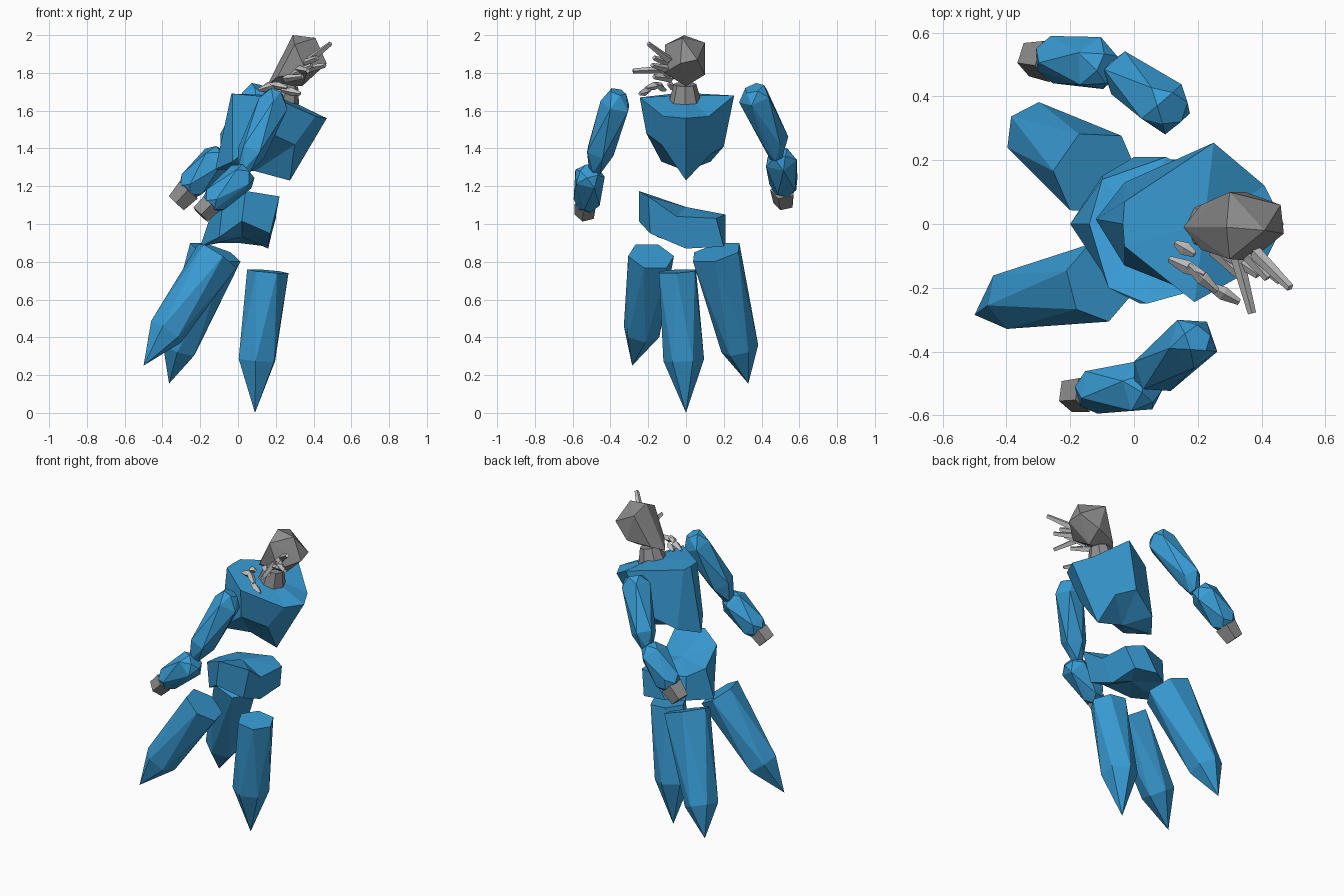
import bpy, bmesh, math
from mathutils import Vector

if "Cube" in bpy.data.objects:
    bpy.data.objects.remove(bpy.data.objects["Cube"])


def material(name, rgb):
    m = bpy.data.materials.new(name)
    m.diffuse_color = (*rgb, 1)
    m.use_nodes = True
    m.node_tree.nodes["Principled BSDF"].inputs["Base Color"].default_value = m.diffuse_color
    return m


BLUE = material("crystal_blue", (0.04, 0.33, 0.66))
GREY = material("stone_grey", (0.27, 0.27, 0.27))
PALE = material("pale_stone", (0.55, 0.55, 0.55))


def finish(name, bm, mat):
    bmesh.ops.recalc_face_normals(bm, faces=bm.faces[:])
    me = bpy.data.meshes.new(name)
    bm.to_mesh(me)
    bm.free()
    me.materials.append(mat)
    ob = bpy.data.objects.new(name, me)
    bpy.context.collection.objects.link(ob)
    return ob


def hull(name, points, mat):
    """Faceted chunk: convex hull of a few corner points."""
    bm = bmesh.new()
    for p in points:
        bm.verts.new(p)
    bmesh.ops.convex_hull(bm, input=bm.verts[:])
    loose = [v for v in bm.verts if not v.link_faces]
    bmesh.ops.delete(bm, geom=loose, context='VERTS')
    return finish(name, bm, mat)


def slab(name, top, bottom, top_mid, bottom_mid, mat):
    """Block between two rings of corners; each ring is fanned to a mid point."""
    bm = bmesh.new()
    t, b = ([bm.verts.new(p) for p in ring] for ring in (top, bottom))
    tm, bmid = bm.verts.new(top_mid), bm.verts.new(bottom_mid)
    for i in range(len(t)):
        j = (i + 1) % len(t)
        bm.faces.new((t[i], b[i], b[j], t[j]))
        bm.faces.new((t[i], t[j], tm))
        bm.faces.new((b[j], b[i], bmid))
    return finish(name, bm, mat)


def crystal(name, stations, mat, sides=6, twist=0.5):
    """Faceted shard through (x, y, z, radius) stations; radius 0 is a tip."""
    a, b = Vector(stations[0][:3]), Vector(stations[-1][:3])
    rot = (b - a).to_track_quat('Z', 'Y')
    pts = []
    for i, (x, y, z, r) in enumerate(stations):
        c = Vector((x, y, z))
        if r == 0:
            pts.append(c)
            continue
        for k in range(sides):
            t = 2 * math.pi * (k + twist * i) / sides
            pts.append(c + rot @ Vector((math.cos(t) * r, math.sin(t) * r, 0)))
    return hull(name, pts, mat)


# Torso: leaning block with a notched, keel-like underside
slab("torso",
     [(-.03, -.07, 1.69), (.19, -.245, 1.67), (.41, -.12, 1.57), (.47, 0, 1.56),
      (.41, .12, 1.57), (.25, .255, 1.68), (-.03, .07, 1.69), (-.035, 0, 1.69)],
     [(-.03, -.13, 1.33), (.17, -.21, 1.48), (.30, -.13, 1.42), (.275, 0, 1.23),
      (.25, .13, 1.37), (.15, .2, 1.41), (-.03, .13, 1.33), (-.12, .015, 1.29)],
     (.22, 0, 1.68), (.09, 0, 1.28), BLUE)

# Pelvis: saddle-shaped slab
slab("pelvis",
     [(-.08, -.2, 1.12), (.04, -.25, 1.175), (.22, -.2, 1.146), (.2, -.05, 1.04),
      (.2, .16, 1.03), (.1, .21, 1.05), (-.1, .14, 1.05), (-.14, 0, 1.06)],
     [(-.1, -.15, .93), (.02, -.25, 1.015), (.17, -.19, .95), (.16, 0, .87),
      (.16, .2, .88), (0, .21, .90), (-.1, .15, .9), (-.2, 0, .88)],
     (.03, 0, 1.09), (.02, 0, .93), BLUE)

# Three pointed legs
legs = {
    "leg_right": [(.158, -.045, .75, .11), (.1, -.012, .28, .108), (.09, 0, 0, 0)],
    "leg_back": [(-.12, .16, .85, .142), (-.31, .285, .34, .1), (-.365, .33, .155, 0)],
    "leg_front": [(-.11, -.185, .83, .125), (-.38, -.235, .43, .1), (-.5, -.285, .25, 0)],
}
for name, st in legs.items():
    crystal(name, st, BLUE)

# Arms: upper arm, forearm and hand on each side
arms = {
    "front": ([(.2, -.36, 1.70, .045), (.185, -.37, 1.63, .085),
               (.07, -.46, 1.38, .078), (.03, -.48, 1.28, .035)],
              [(.055, -.51, 1.28, .05), (.02, -.515, 1.25, .085),
               (-.12, -.52, 1.13, .075), (-.15, -.525, 1.10, .055)],
              [(-.145, -.53, 1.105, .06), (-.2, -.535, 1.05, .055)]),
    "back": ([(.12, .36, 1.72, .055), (.1, .365, 1.67, .088),
              (-.03, .47, 1.44, .075), (-.06, .48, 1.35, .035)],
             [(-.08, .49, 1.38, .05), (-.12, .5, 1.34, .088),
              (-.24, .52, 1.21, .08), (-.27, .525, 1.18, .06)],
             [(-.26, .515, 1.18, .07), (-.325, .52, 1.11, .057)]),
}
for side, (upper, fore, hand) in arms.items():
    crystal("upper_arm_" + side, upper, BLUE, 5)
    crystal("forearm_" + side, fore, BLUE, 5)
    crystal("hand_" + side, hand, GREY, 5, 0)

# Neck and faceted head
crystal("neck", [(.24, -.005, 1.65, .085), (.26, -.005, 1.74, .06)], GREY, 8, 0)
hull("head", [
    (.29, -.01, 2.0), (.41, -.02, 1.985), (.3, -.11, 1.95), (.3, .1, 1.96),
    (.46, .06, 1.87), (.47, -.03, 1.85), (.365, -.115, 1.80), (.35, .1, 1.79),
    (.21, .06, 1.77), (.21, -.08, 1.78), (.155, -.01, 1.735), (.34, 0, 1.73)], GREY)

# Face spikes and loose shards on the chest: base to tip
spikes = [
    ((.38, -.09, 1.87), (.49, -.2, 1.955)), ((.32, -.09, 1.82), (.37, -.28, 1.81)),
    ((.36, -.09, 1.82), (.46, -.18, 1.84)), ((.35, -.09, 1.85), (.42, -.17, 1.88)),
    ((.29, -.09, 1.79), (.39, -.16, 1.84)), ((.25, -.08, 1.77), (.34, -.17, 1.78)),
]
shards = [
    ((.13, -.06, 1.72), (.19, -.095, 1.74)), ((.11, -.11, 1.71), (.22, -.16, 1.74)),
    ((.17, -.13, 1.74), (.26, -.21, 1.72)), ((.23, -.19, 1.71), (.33, -.245, 1.69)),
]
for i, (a, b) in enumerate(spikes):
    crystal(f"face_spike_{i}", [(*a, .022), (*b, .013)], PALE, 4, 0)
for i, (a, b) in enumerate(shards):
    m = [(p + q) / 2 for p, q in zip(a, b)]
    crystal(f"chest_shard_{i}", [(*a, .01), (*m, .022), (*b, .01)], PALE, 4, 0)
